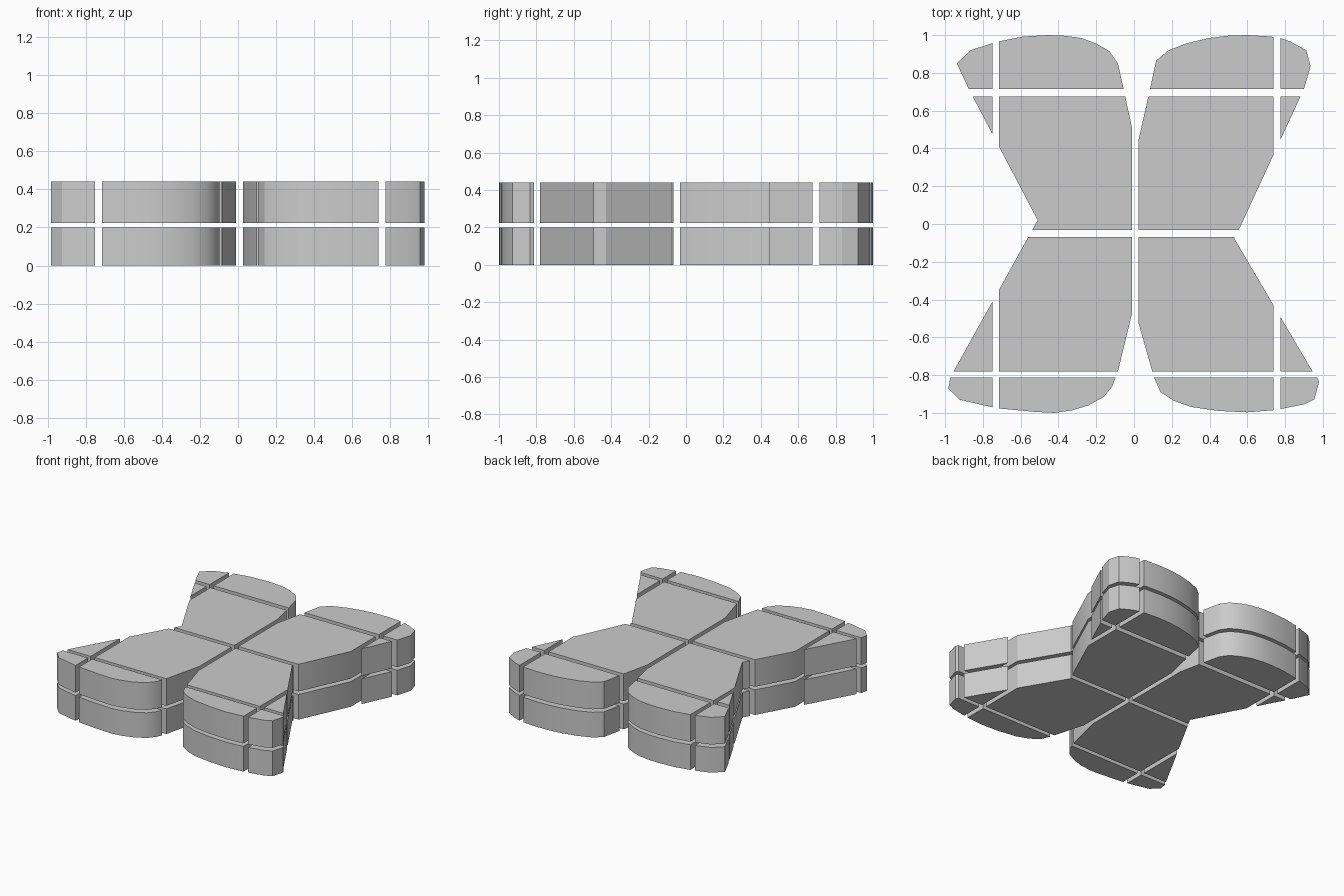
import bpy, bmesh, math

if "Cube" in bpy.data.objects:
    bpy.data.objects.remove(bpy.data.objects["Cube"])

# Outlines of the left and right halves (top view)
LEFT = [(0.0, 0.46), (-0.055, 0.715), (-0.085, 0.85), (-0.13, 0.915), (-0.2, 0.955),
        (-0.28, 0.985), (-0.38, 0.998), (-0.46, 1.0), (-0.59, 0.992), (-0.73, 0.964),
        (-0.865, 0.92), (-0.938, 0.85), (-0.875, 0.715), (-0.51, 0.02),
        (-0.955, -0.78), (-0.972, -0.81), (-0.983, -0.87), (-0.925, -0.93),
        (-0.73, -0.975), (-0.52, -0.995), (-0.42, -1.0), (-0.33, -0.987),
        (-0.24, -0.96), (-0.16, -0.915), (-0.115, -0.86), (-0.085, -0.78), (0.0, -0.43)]
RIGHT = [(0.0, 0.33), (0.025, 0.45), (0.085, 0.715), (0.117, 0.865), (0.18, 0.918),
         (0.28, 0.957), (0.4, 0.985), (0.5, 0.997), (0.6, 1.0), (0.72, 0.993),
         (0.775, 0.985), (0.83, 0.965), (0.912, 0.92), (0.935, 0.835), (0.90, 0.715),
         (0.56, -0.02), (0.53, -0.075), (0.945, -0.78), (0.97, -0.81), (0.98, -0.835),
         (0.955, -0.928), (0.9, -0.955), (0.75, -0.985), (0.6, -0.997), (0.45, -0.99),
         (0.3, -0.968), (0.21, -0.935), (0.14, -0.89), (0.105, -0.81), (0.0, -0.44)]

# Block grid, separated by narrow gaps
COLS_LEFT = [(-1.1, -0.75), (-0.715, -0.01)]
COLS_RIGHT = [(0.025, 0.738), (0.775, 1.1)]
ROWS = [(-1.1, -0.813), (-0.78, -0.068), (-0.032, 0.675), (0.715, 1.1)]
LAYERS = [("lower", 0.0, 0.2), ("upper", 0.224, 0.44)]


def clip(poly, axis, limit, sign):
    """Keep the part of a polygon on one side of an axis-aligned line."""
    out = []
    for a, b in zip(poly, poly[1:] + poly[:1]):
        da, db = sign * (a[axis] - limit), sign * (b[axis] - limit)
        if da >= 0:
            out.append(a)
        if da * db < 0:
            t = da / (da - db)
            out.append((a[0] + t * (b[0] - a[0]), a[1] + t * (b[1] - a[1])))
    return out


def block(name, poly, z0, z1):
    """Extrude a flat outline into a closed block."""
    bm = bmesh.new()
    face = bm.faces.new([bm.verts.new((x, y, z0)) for x, y in poly])
    ext = bmesh.ops.extrude_face_region(bm, geom=[face], use_keep_orig=True)
    for v in ext["geom"]:
        if isinstance(v, bmesh.types.BMVert):
            v.co.z = z1
    bmesh.ops.remove_doubles(bm, verts=bm.verts, dist=0.0005)
    bmesh.ops.recalc_face_normals(bm, faces=bm.faces)
    mesh = bpy.data.meshes.new(name)
    bm.to_mesh(mesh)
    bm.free()
    obj = bpy.data.objects.new(name, mesh)
    bpy.context.collection.objects.link(obj)
    return obj


# Cut each half into its blocks, on both layers
blocks = []
for side, outline, cols in (("left", LEFT, COLS_LEFT), ("right", RIGHT, COLS_RIGHT)):
    for y0, y1 in ROWS:
        strip = clip(clip(outline, 1, y0, 1), 1, y1, -1)
        for x0, x1 in cols:
            cell = clip(clip(strip, 0, x0, 1), 0, x1, -1)
            if len(cell) < 3:
                continue
            for layer, z0, z1 in LAYERS:
                blocks.append(block(f"{layer}_{side}_block", cell, z0, z1))

# Smooth the curved ends, keep the cut edges crisp
for obj in blocks:
    obj.select_set(True)
bpy.context.view_layer.objects.active = blocks[0]
bpy.ops.object.shade_smooth_by_angle(angle=math.radians(30))
